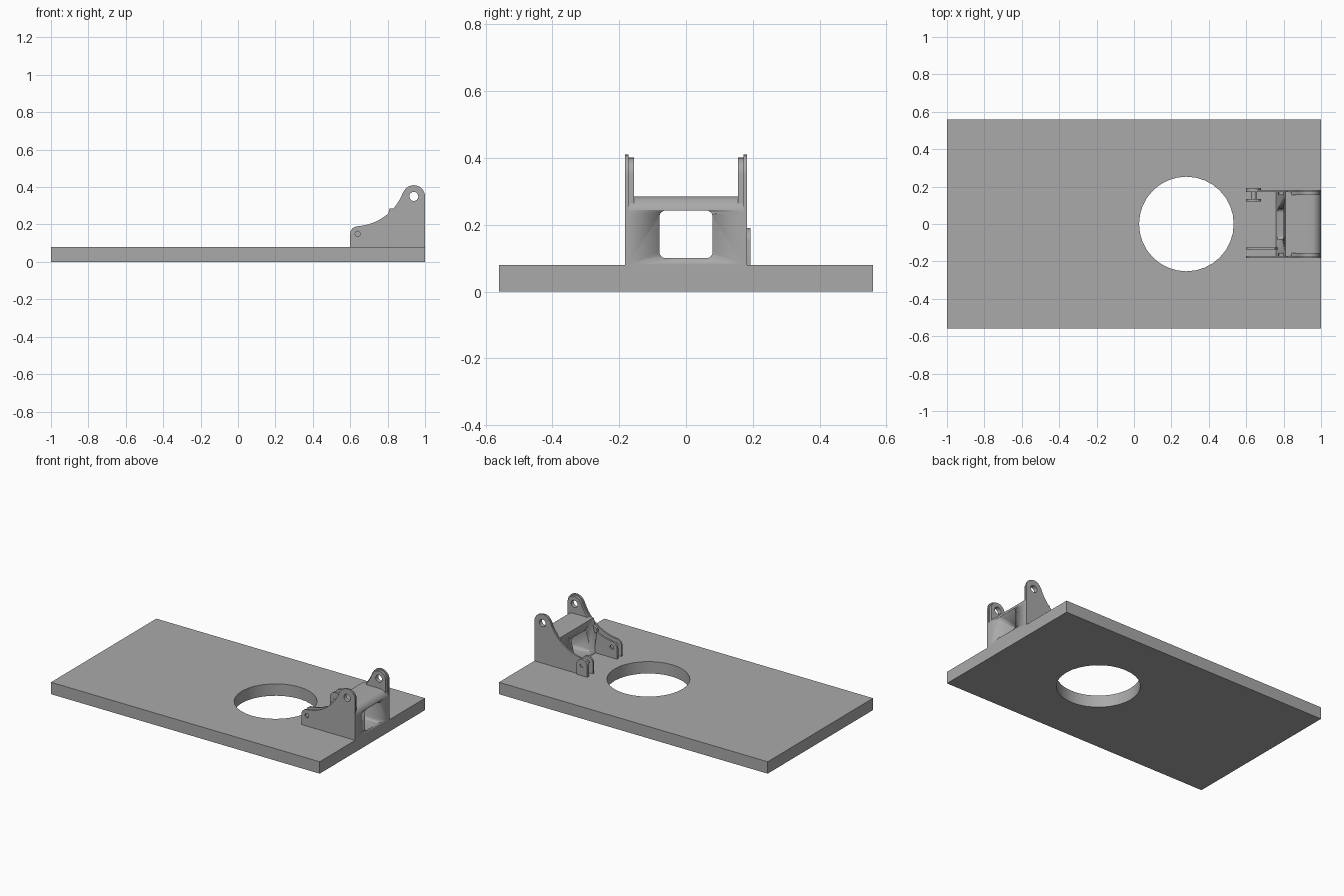
import bpy, bmesh
from math import sin, cos, pi, radians, atan2
from mathutils import Matrix

cube = bpy.data.objects.get("Cube")
if cube:
    bpy.data.objects.remove(cube, do_unlink=True)

grey = bpy.data.materials.new("plain grey")
grey.use_nodes = True
COLOR = (0.4, 0.4, 0.4, 1)
grey.diffuse_color = COLOR
grey.node_tree.nodes["Principled BSDF"].inputs["Base Color"].default_value = COLOR


def arc(cx, cy, r, start, end, n=16):
    """Points along an arc, angles in radians."""
    return [(cx + r * cos(start + (end - start) * i / n),
             cy + r * sin(start + (end - start) * i / n)) for i in range(n + 1)]


def circle(cx, cy, r, n=24):
    return arc(cx, cy, r, 0, 2 * pi, n)[:-1]


def prism(name, loops, low, high, axis="z"):
    """Extrude an outline with holes from low to high along an axis."""
    bm = bmesh.new()
    edges = []
    for loop in loops:
        vs = [bm.verts.new((a, b, low)) for a, b in loop]
        edges += [bm.edges.new((v, vs[i - 1])) for i, v in enumerate(vs)]
    bmesh.ops.triangle_fill(bm, edges=edges, use_beauty=True, use_dissolve=False)
    ext = bmesh.ops.extrude_face_region(bm, geom=bm.faces[:])
    top = [g for g in ext["geom"] if isinstance(g, bmesh.types.BMVert)]
    bmesh.ops.translate(bm, verts=top, vec=(0, 0, high - low))
    turn = {"z": Matrix.Identity(4),
            "y": Matrix(((1, 0, 0, 0), (0, 0, 1, 0), (0, 1, 0, 0), (0, 0, 0, 1))),
            "x": Matrix(((0, 0, 1, 0), (1, 0, 0, 0), (0, 1, 0, 0), (0, 0, 0, 1)))}
    bm.transform(turn[axis])
    bmesh.ops.recalc_face_normals(bm, faces=bm.faces[:])
    mesh = bpy.data.meshes.new(name)
    bm.to_mesh(mesh)
    bm.free()
    mesh.materials.append(grey)
    obj = bpy.data.objects.new(name, mesh)
    bpy.context.collection.objects.link(obj)
    bpy.ops.object.select_all(action="DESELECT")
    obj.select_set(True)
    bpy.context.view_layer.objects.active = obj
    bpy.ops.object.shade_smooth_by_angle(angle=radians(30))
    return obj


# Base plate with round opening
T = 0.08
prism("base_plate", [[(-1, -.56), (1, -.56), (1, .56), (-1, .56)],
                     circle(.28, 0, .253, 32)], 0, T)

# Cheek outline: small ear, concave sweep, tall ear
EAR, LUG, SWEEP = (.94, .35), (.64, .15), (.62, .47)
to_lug = atan2(LUG[1] - SWEEP[1], LUG[0] - SWEEP[0])
to_ear = atan2(EAR[1] - SWEEP[1], EAR[0] - SWEEP[0])


def cheek(inset=0.0):
    return (arc(*LUG, .04 - inset, pi, to_lug + pi - 2 * pi * (to_lug > 0))
            + arc(*SWEEP, .28 + inset, to_lug, to_ear)[1:]
            + arc(*EAR, .06 - inset, to_ear + pi, 0)[1:])


ear_hole = circle(*EAR, .024)
lug_hole = circle(*LUG, .014, 16)
outline = [(.6, T)] + cheek() + [(1, T)]

# Thick inner pad: the tall half of the cheek, slightly inset
pad = [(.77, .2)] + [p for p in cheek(.009) if p[0] > .77] + [(.991, .2)]

# Low lugs that carry the small pin
short_lug = [(.6, T)] + arc(*LUG, .04, pi, 0) + [(.68, T)]
long_lug = [(.6, T)] + [p for p in cheek() if p[0] < .77] + [(.77, T)]

for side, s in (("right", -1), ("left", 1)):
    prism(side + "_cheek", [outline, ear_hole, lug_hole], s * .172, s * .183, "y")
    prism(side + "_ear_pad", [pad, ear_hole], s * .155, s * .173, "y")

prism("right_inner_lug", [long_lug, lug_hole], -.137, -.125, "y")
prism("left_inner_lug", [short_lug, lug_hole], .12, .133, "y")
prism("left_outer_lug", [short_lug, lug_hole], .182, .193, "y")
prism("left_pin", [circle(*LUG, .014, 16)], .122, .188, "y")

# Cross web with sloped inner face and rounded outer top edge
web = prism("cross_web", [[(.76, T), (.81, .285)] + arc(.95, .235, .05, pi / 2, 0)
                          + [(1, T)]], -.175, .175, "y")

# Rounded window through the web
w, low, high, r = .08, .10, .243, .02
corners = ((w - r, high - r, 0), (r - w, high - r, 1), (r - w, low + r, 2), (w - r, low + r, 3))
window = [p for cx, cz, k in corners for p in arc(cx, cz, r, k * pi / 2, (k + 1) * pi / 2, 6)]
cutter = prism("window_cutter", [window], .7, 1.1, "x")
cutter.hide_render = True
cut = web.modifiers.new("window", "BOOLEAN")
cut.operation = "DIFFERENCE"
cut.solver = "EXACT"
cut.object = cutter
bpy.context.view_layer.objects.active = web
while web.modifiers[0] != cut:
    bpy.ops.object.modifier_move_up(modifier=cut.name)
bpy.ops.object.modifier_apply(modifier=cut.name)
bpy.data.objects.remove(cutter, do_unlink=True)
